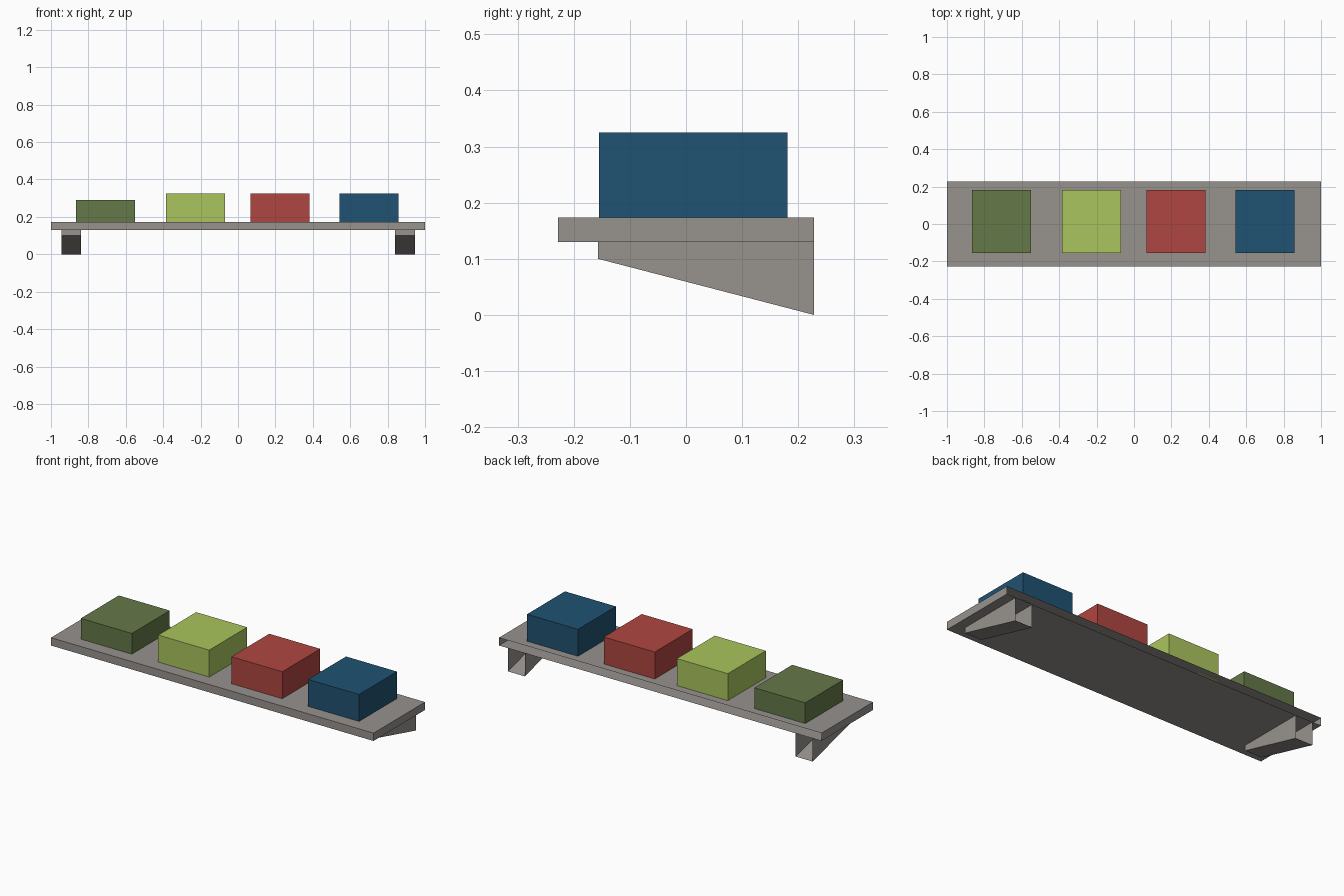
import bpy

if "Cube" in bpy.data.objects:
    bpy.data.objects.remove(bpy.data.objects["Cube"])


def material(name, rgb):
    """Flat material from 0-255 display colour, stored as linear."""
    def lin(c):
        c /= 255
        return c / 12.92 if c <= 0.04045 else ((c + 0.055) / 1.055) ** 2.4
    m = bpy.data.materials.new(name)
    m.diffuse_color = (*[lin(c) for c in rgb], 1)
    m.use_nodes = True
    m.node_tree.nodes["Principled BSDF"].inputs["Base Color"].default_value = m.diffuse_color
    return m


def extrude_profile(name, profile, x0, x1, mat, open_back=False):
    """Extrude a (y, z) profile along x. The last profile side is the back."""
    n = len(profile)
    verts = [(x, y, z) for x in (x0, x1) for y, z in profile]
    faces = [tuple(range(n))[::-1], tuple(range(n, 2 * n))]
    for i in range(n - 1 if open_back else n):
        j = (i + 1) % n
        faces.append((i, j, n + j, n + i))
    mesh = bpy.data.meshes.new(name)
    mesh.from_pydata(verts, [], faces)
    mesh.materials.append(mat)
    obj = bpy.data.objects.new(name, mesh)
    bpy.context.collection.objects.link(obj)
    return obj


def rect(y0, y1, z0, z1):
    """Profile running top back, top front, bottom front, bottom back."""
    return [(y1, z1), (y0, z1), (y0, z0), (y1, z0)]


grey = material("warm grey", (151, 146, 141))
BACK, UNDER, TOP = 0.228, 0.13, 0.174

# Shelf board, open on the side against the wall
extrude_profile("shelf_board", rect(-BACK, BACK, UNDER, TOP), -1, 1, grey, True)

# Hollow tapered brackets, open at the back
bracket = [(BACK, UNDER), (-0.157, UNDER), (-0.157, 0.10), (BACK, 0.0)]
for side, x0 in (("left", -0.945), ("right", 0.84)):
    extrude_profile(side + "_bracket", bracket, x0, x0 + 0.105, grey, True)

# Storage boxes on the shelf
boxes = [
    ("olive", (101, 120, 72), -0.866, 0.29),
    ("lime", (170, 197, 93), -0.386, 0.325),
    ("red", (175, 70, 65), 0.067, 0.325),
    ("blue", (32, 82, 114), 0.543, 0.325),
]
for colour, rgb, x0, top in boxes:
    extrude_profile(colour + "_box", rect(-0.155, 0.181, TOP, top),
                    x0, x0 + 0.316, material(colour, rgb))
